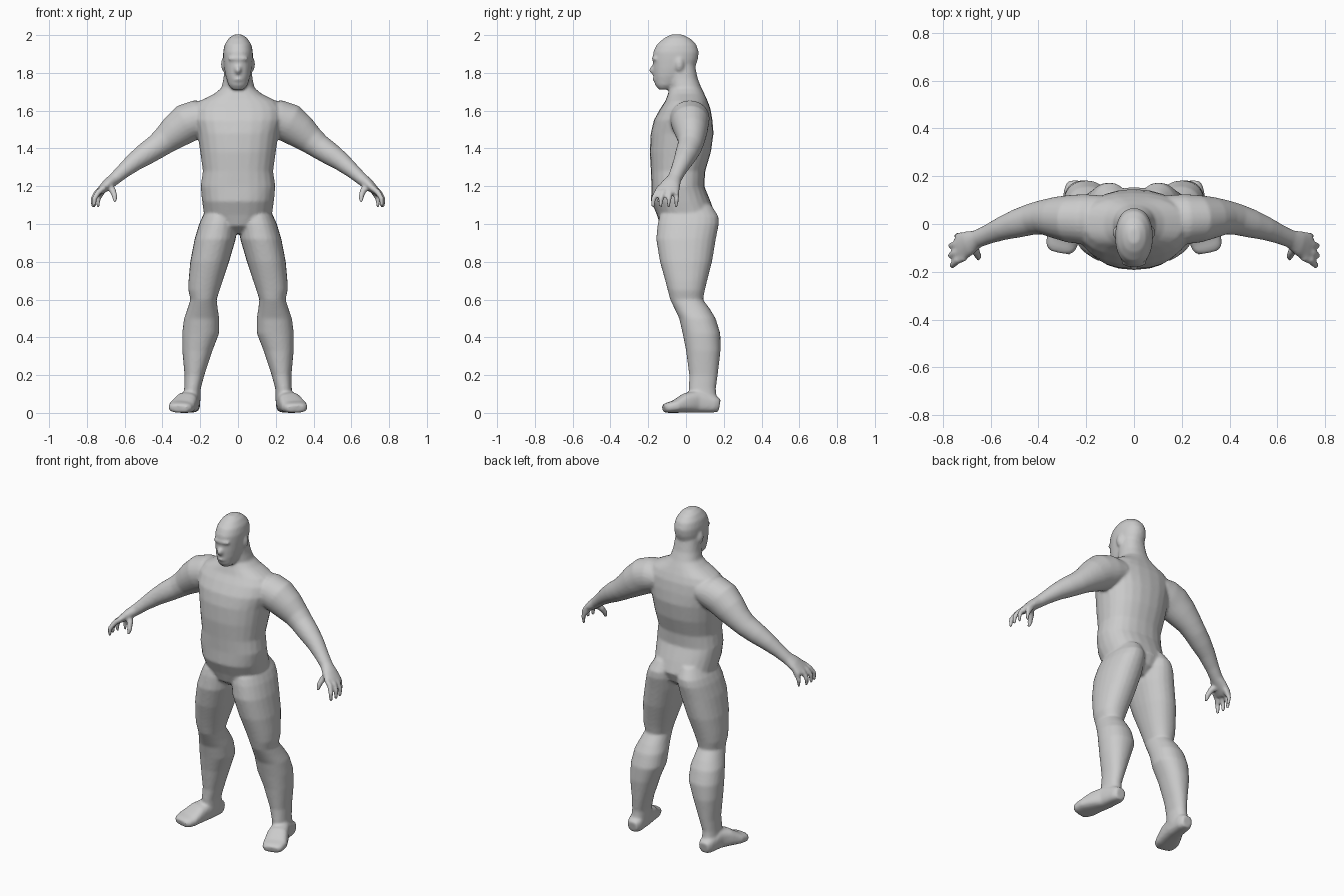
import bpy, bmesh, math
from mathutils import Vector, Matrix

bm = bmesh.new()
SIDES = 24


def loft(rings, power=2.0):
    """Closed skin over rings of (centre, u, v)."""
    loops = []
    for c, u, v in rings:
        loop = []
        for i in range(SIDES):
            a = 2 * math.pi * i / SIDES
            ca, sa = math.cos(a), math.sin(a)
            p = u * math.copysign(abs(ca) ** (2 / power), ca) + v * math.copysign(abs(sa) ** (2 / power), sa)
            loop.append(bm.verts.new(c + p))
        loops.append(loop)
    for a, b in zip(loops, loops[1:]):
        for i in range(SIDES):
            j = (i + 1) % SIDES
            bm.faces.new((a[i], a[j], b[j], b[i]))
    bm.faces.new(loops[0][::-1])
    bm.faces.new(loops[-1])


def stack(rows, power=2.0):
    """Level slices: z, x0, x1, y0, y1."""
    loft([(Vector(((x0 + x1) / 2, (y0 + y1) / 2, z)), Vector(((x1 - x0) / 2, 0, 0)),
           Vector((0, (y1 - y0) / 2, 0))) for z, x0, x1, y0, y1 in rows], power)


def limb(rows, side, ref=(0, 1, 0), power=2.0):
    """Slices square to a path: x, y, z, thickness, width along ref."""
    pts = [Vector((r[0] * side, r[1], r[2])) for r in rows]
    rings = []
    for i, r in enumerate(rows):
        t = (pts[min(i + 1, len(pts) - 1)] - pts[max(i - 1, 0)]).normalized()
        v = Vector(ref)
        v = (v - t * v.dot(t)).normalized()
        rings.append((pts[i], t.cross(v) * r[3], v * r[4]))
    loft(rings, power)


def blob(loc, size):
    bmesh.ops.create_uvsphere(bm, u_segments=16, v_segments=10, radius=1,
                              matrix=Matrix.Translation(loc) @ Matrix.Diagonal((*size, 1)))


# torso and neck: z, half width, front, back
torso = [(.95, .05, -.08, .08), (.99, .12, -.135, .13), (1.05, .18, -.155, .155), (1.12, .19, -.185, .13),
         (1.2, .198, -.183, .097), (1.28, .186, -.186, .102), (1.38, .2, -.192, .132), (1.48, .215, -.187, .146),
         (1.55, .235, -.17, .14), (1.61, .235, -.137, .13), (1.65, .205, -.11, .115), (1.69, .125, -.095, .097),
         (1.72, .088, -.085, .082), (1.77, .077, -.09, .062), (1.84, .07, -.1, .048)]
stack([(z, -w, w, f, b) for z, w, f, b in torso], 2.3)

# head
head = [(1.712, .032, -.145, -.09), (1.735, .05, -.163, -.04), (1.78, .065, -.172, .01), (1.82, .073, -.175, .045),
        (1.87, .078, -.175, .063), (1.91, .079, -.174, .068), (1.95, .071, -.155, .055), (1.983, .05, -.118, .022),
        (2.003, .022, -.08, -.02)]
stack([(z, -w, w, f, b) for z, w, f, b in head], 2.2)
blob((0, -.175, 1.815), (.018, .02, .022))
blob((0, -.162, 1.875), (.055, .02, .014))
blob((0, -.158, 1.765), (.03, .02, .012))

for s in (1, -1):
    # ear
    blob((s * .078, -.035, 1.845), (.012, .022, .036))
    # leg: z, inner x, outer x, front, back
    leg = [(1.1, .02, .15, -.1, .135), (1.04, .008, .188, -.14, .172), (1.0, .004, .206, -.15, .174),
           (.92, .012, .23, -.158, .158), (.8, .047, .253, -.138, .138), (.7, .08, .262, -.11, .112),
           (.65, .097, .263, -.097, .1), (.6, .113, .252, -.084, .09), (.55, .107, .268, -.06, .127),
           (.5, .099, .286, -.036, .157), (.42, .1, .296, -.018, .182), (.33, .135, .295, 0, .183),
           (.2, .178, .283, .017, .168), (.13, .197, .285, .015, .158), (.05, .2, .29, .02, .165)]
    stack([(z, *sorted((s * a, s * b)), f, k) for z, a, b, f, k in leg], 2.2)
    # foot
    limb([(.245, .178, .04, .034, .032), (.245, .15, .045, .044, .045), (.255, .06, .06, .059, .052),
          (.275, 0, .053, .052, .062), (.298, -.06, .033, .033, .07), (.308, -.1, .027, .027, .062),
          (.312, -.118, .023, .02, .045)], s, (1, 0, 0), 2.8)
    # arm and palm
    limb([(.14, .02, 1.57, .08, .1), (.21, .02, 1.558, .1, .105), (.27, .022, 1.535, .104, .1),
          (.33, .027, 1.49, .092, .087), (.385, .028, 1.445, .075, .072), (.43, .02, 1.41, .066, .066),
          (.49, .002, 1.37, .06, .06), (.55, -.018, 1.328, .05, .05), (.61, -.043, 1.278, .039, .041),
          (.655, -.062, 1.238, .033, .038), (.69, -.08, 1.21, .03, .052), (.725, -.095, 1.178, .022, .062),
          (.74, -.1, 1.163, .016, .058)], s)
    # fingers
    for y0, y1, reach in ((-.052, -.05, -.025), (-.082, -.09, 0), (-.112, -.132, .002), (-.14, -.172, -.005)):
        limb([(.705, y0, 1.195, .015, .015), (.745 + reach, y0 * .6 + y1 * .4, 1.168, .016, .016),
              (.765 + reach, y1, 1.135, .014, .014), (.767 + reach, y1 - .003, 1.088, .009, .009)], s)
    # thumb
    limb([(.69, -.09, 1.21, .022, .022), (.662, -.115, 1.175, .018, .018),
          (.652, -.135, 1.145, .015, .015), (.652, -.145, 1.115, .01, .01)], s)

bmesh.ops.recalc_face_normals(bm, faces=bm.faces[:])
mesh = bpy.data.meshes.new("body")
bm.to_mesh(mesh)
bm.free()
body = bpy.data.objects.new("body", mesh)
bpy.context.collection.objects.link(body)

# fuse all parts into one soft skin
fuse = body.modifiers.new("fuse", 'REMESH')
fuse.mode = 'VOXEL'
fuse.voxel_size = .008
fuse.use_smooth_shade = True
soften = body.modifiers.new("soften", 'SMOOTH')
soften.factor = .5
soften.iterations = 6
